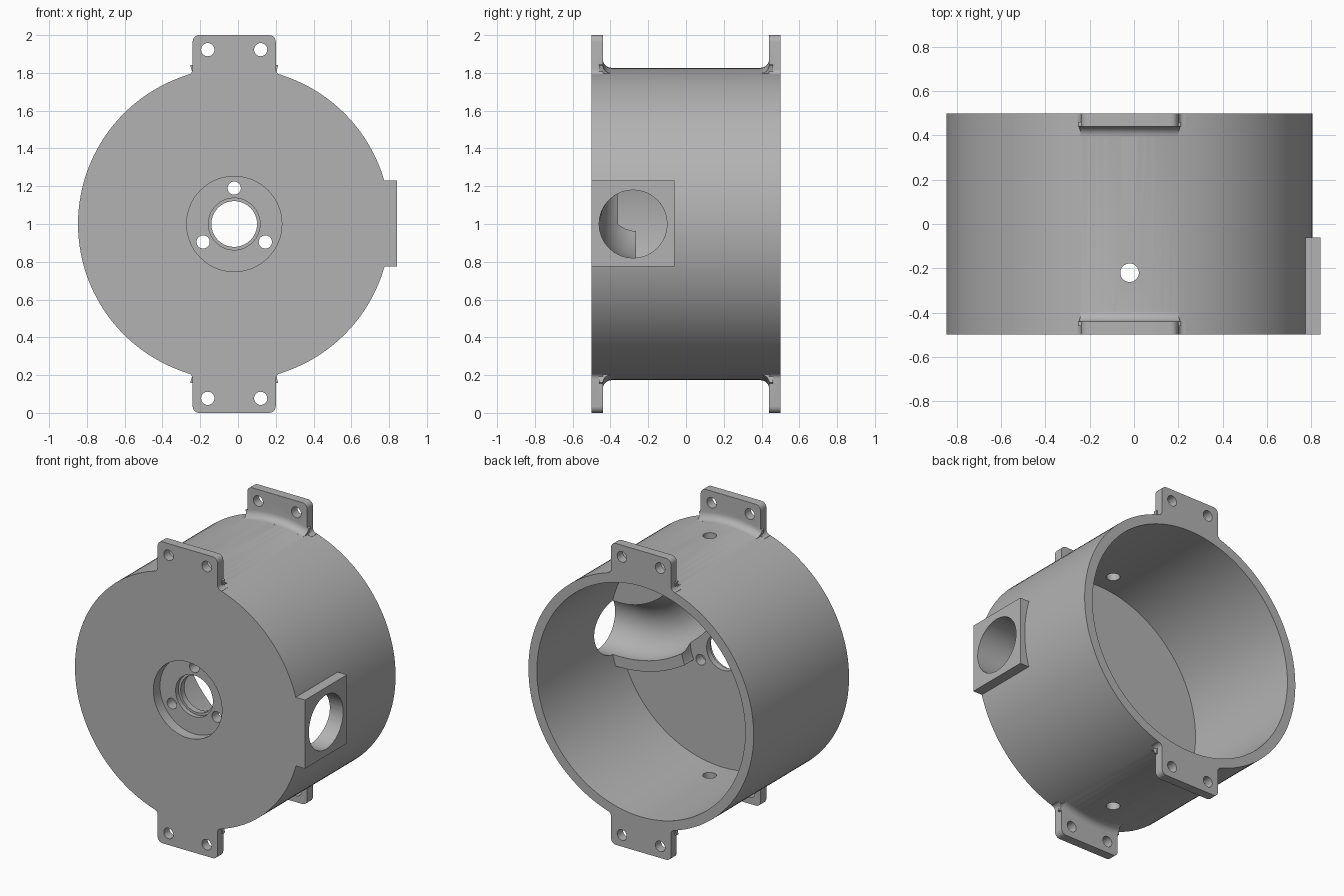
import bpy, bmesh
from math import pi, sin, cos, sqrt
from mathutils import Matrix, Vector

old = bpy.data.objects.get("Cube")
if old:
    bpy.data.objects.remove(old, do_unlink=True)

CX, CZ = -0.02, 1.0        # barrel axis
R_OUT, R_IN = 0.827, 0.765
FLOOR, LIP = -0.36, -0.265

grey = bpy.data.materials.new("plain grey")
grey.use_nodes = True
grey.diffuse_color = (0.45, 0.45, 0.45, 1)
grey.node_tree.nodes["Principled BSDF"].inputs["Base Color"].default_value = (0.45, 0.45, 0.45, 1)


def make(name, bm):
    bmesh.ops.recalc_face_normals(bm, faces=bm.faces)
    me = bpy.data.meshes.new(name)
    bm.to_mesh(me)
    bm.free()
    me.materials.append(grey)
    ob = bpy.data.objects.new(name, me)
    bpy.context.collection.objects.link(ob)
    return ob


def cyl_y(name, r, y0, y1, x=CX, z=CZ, seg=96):
    bm = bmesh.new()
    m = Matrix.Translation((x, (y0 + y1) / 2, z)) @ Matrix.Rotation(pi / 2, 4, 'X')
    bmesh.ops.create_cone(bm, cap_ends=True, segments=seg, radius1=r, radius2=r,
                          depth=y1 - y0, matrix=m)
    return make(name, bm)


def box(name, lo, hi):
    lo, hi = Vector(lo), Vector(hi)
    bm = bmesh.new()
    bmesh.ops.create_cube(bm, size=1, matrix=Matrix.Translation((lo + hi) / 2)
                          @ Matrix.Diagonal((*(hi - lo), 1)))
    return make(name, bm)


def extrude_y(name, pts, y0, y1):
    bm = bmesh.new()
    f = bm.faces.new([bm.verts.new((x, y0, z)) for x, z in pts])
    g = bmesh.ops.extrude_face_region(bm, geom=[f])
    bmesh.ops.translate(bm, vec=(0, y1 - y0, 0),
                        verts=[v for v in g["geom"] if isinstance(v, bmesh.types.BMVert)])
    return make(name, bm)


def combine(target, other, op):
    """Boolean the other part into the target, then drop it."""
    mod = target.modifiers.new("bool", 'BOOLEAN')
    mod.operation, mod.solver, mod.object = op, 'EXACT', other
    bpy.context.view_layer.objects.active = target
    bpy.ops.object.modifier_apply(modifier=mod.name)
    bpy.data.objects.remove(other, do_unlink=True)


def arc(cx, cz, r, a0, a1, n=6):
    return [(cx + r * cos(a0 + (a1 - a0) * i / n), cz + r * sin(a0 + (a1 - a0) * i / n))
            for i in range(n + 1)]


# barrel with square side boss, hollowed from the back
housing = cyl_y("housing", R_OUT, -0.5, 0.5, seg=128)
combine(housing, box("side_boss", (0.6, -0.5, 0.775), (0.842, -0.06, 1.23)), 'UNION')
combine(housing, cyl_y("cavity", R_IN, FLOOR, 0.7, seg=128), 'DIFFERENCE')

# curved inlet block on the cavity floor
BX, BZ, BR = CX + 0.70, CZ + 0.65, 0.65
block = cyl_y("inlet_block", BR + 0.25, FLOOR - 0.03, LIP, BX, BZ)
combine(block, cyl_y("block_limit", R_IN + 0.025, -0.6, 0), 'INTERSECT')
combine(block, box("block_end", (-1, -1, 0), (0.12, 1, 3)), 'DIFFERENCE')
combine(block, cyl_y("hub_clearance", 0.24, -0.6, 0), 'DIFFERENCE')
combine(housing, block, 'UNION')

# inlet duct: straight bore, then a bend rising slightly
path = [(1.0, -0.28, CZ)]
for i in range(17):
    t = 1.1 * i / 16
    path.append((BX - BR * sin(t), -0.28 + 0.04 * i / 16, BZ - BR * cos(t)))
cu = bpy.data.curves.new("duct", 'CURVE')
cu.dimensions = '3D'
cu.bevel_depth, cu.bevel_resolution, cu.use_fill_caps = 0.18, 14, True
sp = cu.splines.new('POLY')
sp.points.add(len(path) - 1)
for p, co in zip(sp.points, path):
    p.co = (*co, 1)
duct_curve = bpy.data.objects.new("duct_curve", cu)
bpy.context.collection.objects.link(duct_curve)
dg = bpy.context.evaluated_depsgraph_get()
bm = bmesh.new()
bm.from_mesh(bpy.data.meshes.new_from_object(duct_curve.evaluated_get(dg)))
bmesh.ops.remove_doubles(bm, verts=bm.verts, dist=0.0005)
bpy.data.objects.remove(duct_curve, do_unlink=True)
combine(housing, make("duct", bm), 'DIFFERENCE')

# hub recess, stepped bore and three screw holes
for r, y1 in ((0.252, -0.43), (0.137, -0.4), (0.121, -0.2)):
    combine(housing, cyl_y("hub_bore", r, -0.6, y1, seg=64), 'DIFFERENCE')
for k in range(3):
    a = pi / 2 + k * 2 * pi / 3
    combine(housing, cyl_y("screw_hole", 0.035, -0.6, -0.3, CX + 0.19 * cos(a),
                           CZ + 0.19 * sin(a), 32), 'DIFFERENCE')

# drain holes, top and bottom
bm = bmesh.new()
bmesh.ops.create_cone(bm, cap_ends=True, segments=32, radius1=0.042, radius2=0.042,
                      depth=3, matrix=Matrix.Translation((CX, -0.22, CZ)))
combine(housing, make("drain", bm), 'DIFFERENCE')


# mounting tab outline: rounded outer corners, flared foot
W, FIL = 0.22, 0.03
foot = sqrt((R_OUT + FIL) ** 2 - (W + FIL) ** 2)
half = ([(W + FIL, foot - 0.05)]
        + arc(W + FIL, foot, FIL, 1.5 * pi, pi)
        + arc(W - 0.035, 0.965, 0.035, 0, pi / 2))
outline = [(0.2, 0.77)] + half
outline += [(-x, z) for x, z in reversed(outline)]


def tab_fillet(s, side):
    """Concave fillet running round the barrel at the inner face of a tab."""
    prof = [(R_OUT - 0.02, 0.46), (R_OUT + 0.045, 0.46)]
    prof += [(r, y) for y, r in arc(0.395, R_OUT + 0.045, 0.045, 0, -pi / 2)]
    prof += [(R_OUT - 0.02, 0.395)]
    bm = bmesh.new()
    rings = []
    for i in range(13):
        a = (i / 12 - 0.5) * 0.54
        rings.append([bm.verts.new((CX + r * sin(a), side * y, CZ + s * r * cos(a)))
                      for r, y in prof])
    n = len(prof)
    for p, q in zip(rings, rings[1:]):
        for j in range(n):
            bm.faces.new((p[j], p[(j + 1) % n], q[(j + 1) % n], q[j]))
    bm.faces.new(rings[0])
    bm.faces.new(rings[-1])
    return make("tab_fillet", bm)


for s in (1, -1):
    for side in (-1, 1):
        y0, y1 = sorted((side * 0.5, side * 0.44))
        pts = [(CX + x, CZ + s * z) for x, z in outline]
        combine(housing, extrude_y("tab", pts, y0, y1), 'UNION')
        combine(housing, tab_fillet(s, side), 'UNION')
    for dx in (-0.14, 0.14):
        combine(housing, cyl_y("bolt_hole", 0.035, -0.7, 0.7, CX + dx, CZ + s * 0.923, 32),
                'DIFFERENCE')

# smooth curved walls, keep machined edges crisp
bpy.ops.object.select_all(action='DESELECT')
housing.select_set(True)
bpy.context.view_layer.objects.active = housing
bpy.ops.object.shade_smooth_by_angle(angle=0.5)
